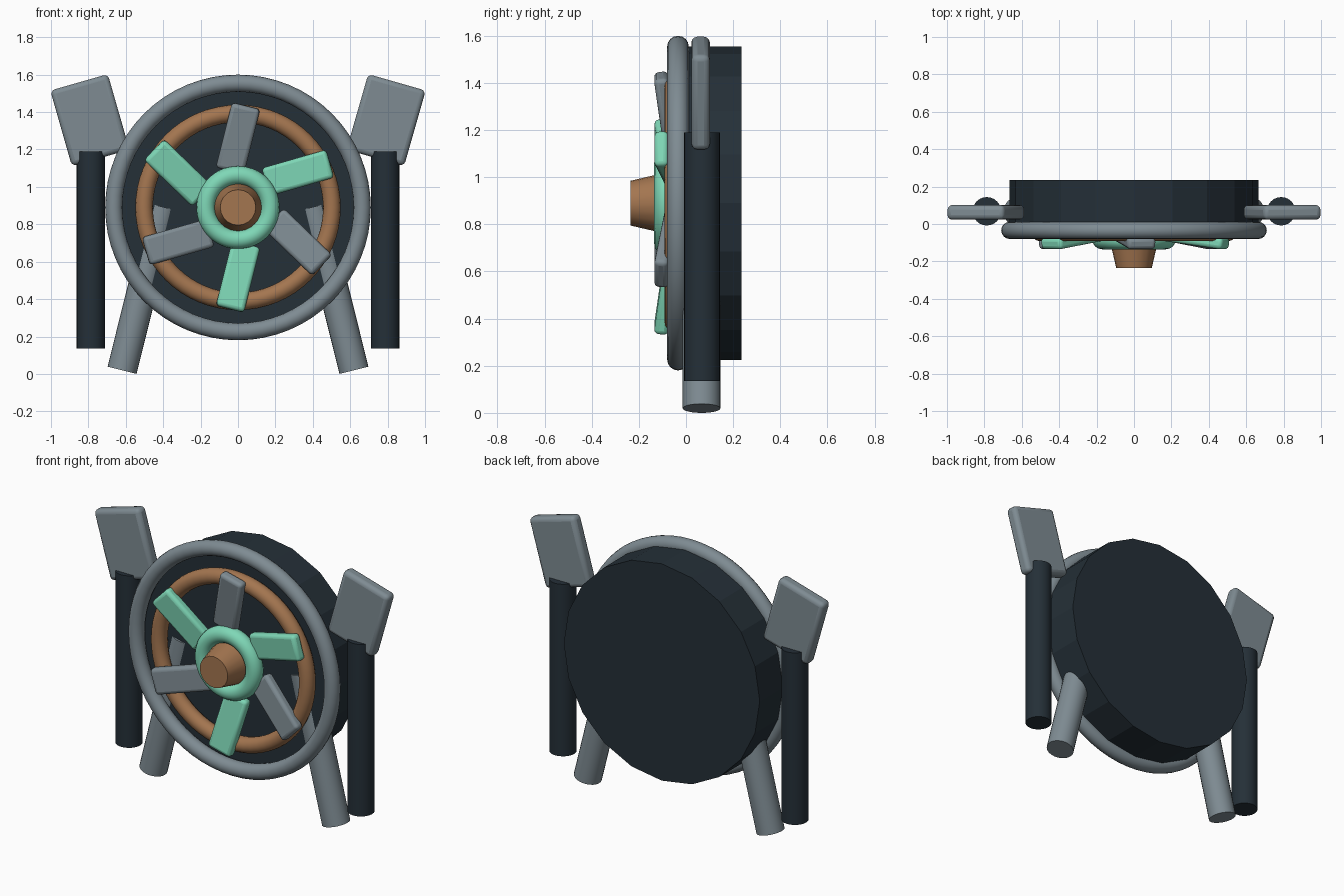
import bpy
from math import pi, radians, sin, cos
from mathutils import Matrix, Vector

cube = bpy.data.objects.get("Cube")
if cube:
    bpy.data.objects.remove(cube, do_unlink=True)

HUB_Z = 0.89   # height of the wheel axis
SIDE_Y = 0.066  # depth of legs, posts and flaps


def material(name, color):
    m = bpy.data.materials.new(name)
    m.use_nodes = True
    m.diffuse_color = (*color, 1)
    m.node_tree.nodes["Principled BSDF"].inputs["Base Color"].default_value = (*color, 1)
    return m


steel = material("steel grey", (0.21, 0.26, 0.29))
navy = material("dark slate", (0.018, 0.029, 0.039))
copper = material("copper brown", (0.37, 0.18, 0.08))
mint = material("mint green", (0.21, 0.68, 0.47))


def finish(name, mat, angle=35):
    ob = bpy.context.object
    ob.name = name
    ob.data.materials.append(mat)
    bpy.ops.object.shade_smooth_by_angle(angle=radians(angle))
    return ob


def ring(name, mat, major, minor, y):
    bpy.ops.mesh.primitive_torus_add(major_radius=major, minor_radius=minor,
                                     major_segments=64, minor_segments=16,
                                     location=(0, y, HUB_Z), rotation=(pi / 2, 0, 0))
    return finish(name, mat)


def rod(name, mat, radius, length, loc, tilt=0):
    bpy.ops.mesh.primitive_cylinder_add(vertices=24, radius=radius, depth=length,
                                        location=loc, rotation=(0, tilt, 0))
    return finish(name, mat)


def rounded_box(name, mat, size, matrix, bevel):
    bpy.ops.mesh.primitive_cube_add(size=1)
    ob = bpy.context.object
    ob.data.transform(Matrix.Diagonal((*size, 1)))
    ob.matrix_world = matrix
    mod = ob.modifiers.new("rounding", "BEVEL")
    mod.width, mod.segments = bevel, 3
    return finish(name, mat)


# Drum behind the wheel
bpy.ops.mesh.primitive_cylinder_add(vertices=20, radius=0.665, depth=0.235,
                                    location=(0, 0.1175, HUB_Z), rotation=(pi / 2, 0, 0))
finish("drum", navy, 10)

# Concentric rings
ring("outer_rim", steel, 0.664, 0.046, -0.034)
ring("inner_ring", copper, 0.502, 0.047, -0.045)
ring("hub_ring", mint, 0.172, 0.05, -0.085)

# Tapered hub cap pointing forward
bpy.ops.mesh.primitive_cone_add(vertices=20, radius1=0.15, radius2=0.095, depth=0.235,
                                location=(0, -0.1175, HUB_Z), rotation=(pi / 2, 0, 0))
finish("hub_cap", copper)

# Six blades, alternating colours, swept sideways with tips leaning forward
for i in range(6):
    a = radians(60 * i)
    pos = Vector((0.37 * sin(a), -0.082, HUB_Z + 0.37 * cos(a)))
    turn = Matrix.Rotation(a + radians(14), 4, 'Y')
    lean = Matrix.Rotation(radians(8), 4, 'X')
    rounded_box(f"blade_{i + 1}", mint if i % 2 else steel, (0.155, 0.06, 0.36),
                Matrix.Translation(pos) @ turn @ lean, 0.02)

# Paired legs, posts and flaps
for side, s in (("left", 1), ("right", -1)):
    rod(f"{side}_leg", steel, 0.08, 0.9, (s * 0.511, SIDE_Y, 0.456), -s * radians(14))
    rod(f"{side}_post", navy, 0.076, 1.055, (s * 0.787, SIDE_Y + 0.002, 0.6625))
    rounded_box(f"{side}_flap", steel, (0.32, 0.078, 0.42),
                Matrix.Translation((s * 0.792, SIDE_Y - 0.004, 1.357))
                @ Matrix.Rotation(s * radians(16), 4, 'Y'), 0.025)
